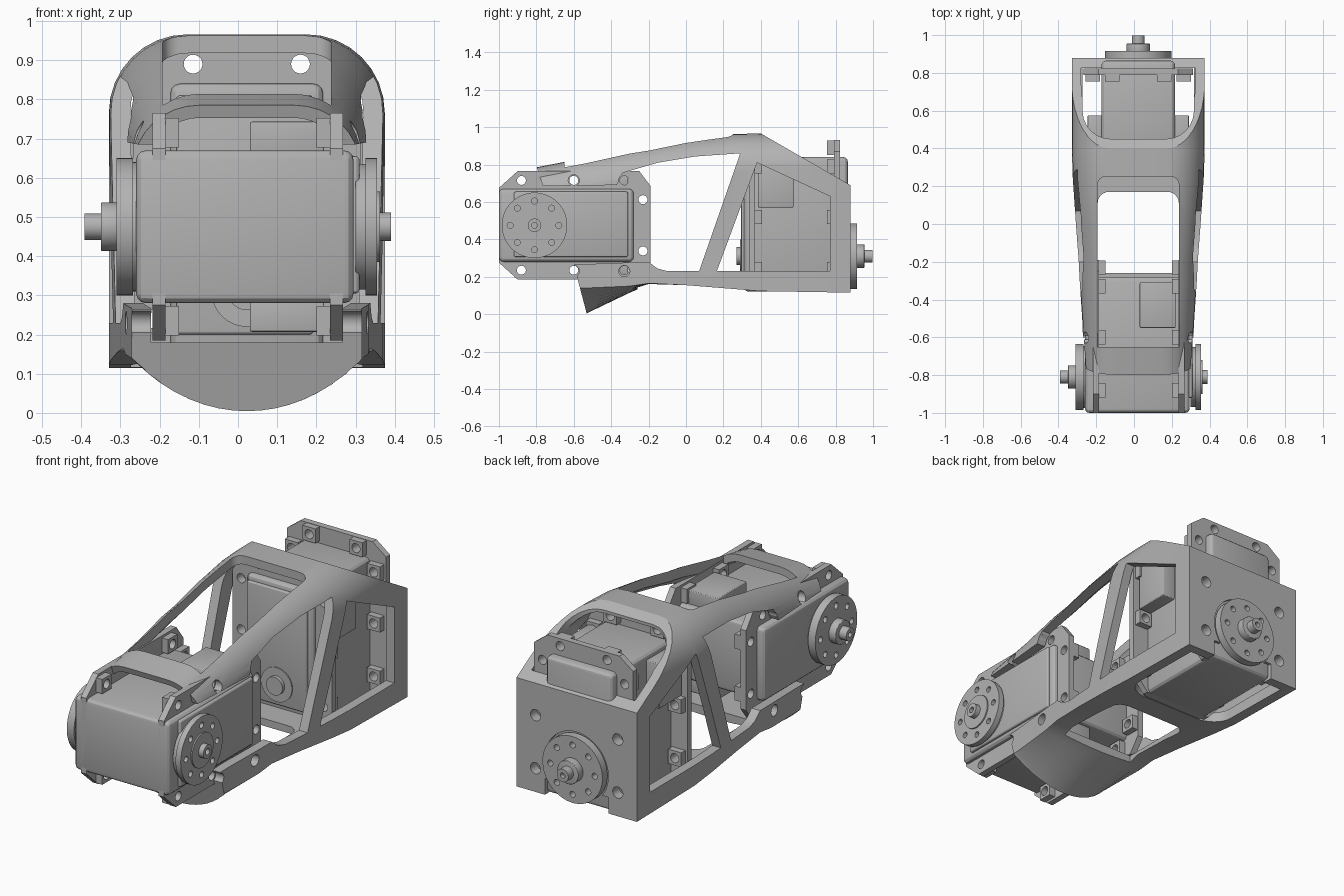
import bpy, bmesh, math
from mathutils import Matrix

cube = bpy.data.objects.get("Cube")
if cube:
    bpy.data.objects.remove(cube, do_unlink=True)

GREY = (0.45, 0.45, 0.45, 1)
mat = bpy.data.materials.new("plain grey")
mat.use_nodes = True
mat.diffuse_color = GREY
mat.node_tree.nodes["Principled BSDF"].inputs["Base Color"].default_value = GREY
CX = 0.0225  # middle of the frame across x


def finish(name, bm, matrix=None):
    bmesh.ops.recalc_face_normals(bm, faces=bm.faces)
    if matrix:
        bm.transform(matrix)
    me = bpy.data.meshes.new(name)
    bm.to_mesh(me)
    bm.free()
    ob = bpy.data.objects.new(name, me)
    bpy.context.collection.objects.link(ob)
    me.materials.append(mat)
    return ob


def loft(bm, rings):
    rows = [[bm.verts.new(p) for p in ring] for ring in rings]
    n = len(rows[0])
    for a, b in zip(rows, rows[1:]):
        for i in range(n):
            bm.faces.new((a[i], a[(i + 1) % n], b[(i + 1) % n], b[i]))
    bm.faces.new(rows[0])
    bm.faces.new(rows[-1])


def solid(name, *shapes, matrix=None):
    """Each shape is (outline, axis, low, high)."""
    place = {"x": lambda p, t: (t, *p), "y": lambda p, t: (p[0], t, p[1]), "z": lambda p, t: (*p, t)}
    bm = bmesh.new()
    for pts, axis, lo, hi in shapes:
        loft(bm, [[place[axis](p, t) for p in pts] for t in (lo, hi)])
    return finish(name, bm, matrix)


def rect(a, b, c, d):
    return [(a, c), (b, c), (b, d), (a, d)]


def circle(u, v, r, n=32):
    return [(u + r * math.cos(2 * math.pi * i / n), v + r * math.sin(2 * math.pi * i / n)) for i in range(n)]


def bake(ob):
    me = bpy.data.meshes.new_from_object(ob.evaluated_get(bpy.context.evaluated_depsgraph_get()))
    ob.modifiers.clear()
    ob.data = me


def cut(ob, *shapes, cutter=None):
    cutter = cutter or solid("cutter", *shapes)
    cutter.hide_render = True
    m = ob.modifiers.new("cut", "BOOLEAN")
    m.operation, m.solver, m.object = "DIFFERENCE", "EXACT", cutter
    bake(ob)
    bpy.data.objects.remove(cutter, do_unlink=True)


def bevel(ob, width):
    m = ob.modifiers.new("round", "BEVEL")
    m.width, m.segments = width, 3
    bake(ob)


def smooth(ob):
    bpy.ops.object.select_all(action="DESELECT")
    ob.select_set(True)
    bpy.context.view_layer.objects.active = ob
    bpy.ops.object.shade_smooth_by_angle(angle=math.radians(28))


# Frame shell: y, half width, top, corner radius, bottom at middle, bottom at sides
STATIONS = [(-0.9, 0.285, 0.765, 0.16, -0.18, 0.14), (-0.53, 0.295, 0.838, 0.18, 0.005, 0.14),
            (-0.3, 0.31, 0.885, 0.19, 0.115, 0.15), (-0.2, 0.315, 0.902, 0.2, 0.158, 0.165),
            (0, 0.33, 0.935, 0.2, 0.155, 0.155), (0.25, 0.347, 0.963, 0.2, 0.135, 0.135),
            (0.4, 0.352, 0.966, 0.2, 0.123, 0.123), (0.88, 0.352, 0.966, 0.2, 0.115, 0.115)]


def section(y, hw, top, r, mid, side):
    steps = [i / 8 for i in range(-8, 9)]
    ring = [(CX + hw * t, y, mid + (side - mid) * t * t) for t in steps]
    for start, cx in ((0, hw - r), (90, r - hw)):
        for i in range(9):
            a = math.radians(start + i * 11.25)
            ring.append((CX + cx + r * math.cos(a), y, top - r + r * math.sin(a)))
    return ring


def shell(name, stations):
    bm = bmesh.new()
    loft(bm, [section(*s) for s in stations])
    return finish(name, bm)


frame = shell("limb_frame", STATIONS)
inner = [(y, hw - 0.05, top - 0.045, r - 0.05, 0.18, 0.18) for y, hw, top, r, *_ in STATIONS]
inner[0] = (-1,) + inner[0][1:]
inner[-1] = (0.825,) + inner[-1][1:]
cut(frame, cutter=shell("cavity", inner))

# Side openings: open nose with front window, rear window, sloping back
nose = [(-1.1, 1.1), (-0.86, 1.1), (-0.8, 0.79), (-0.765, 0.685), (-0.37, 0.69), (-0.34, 0.755),
        (-0.15, 0.81), (0.05, 0.843), (0.29, 0.86), (0.07, 0.23), (-0.1, 0.23), (-0.155, 0.245),
        (-0.2, 0.28), (-0.6, 0.265), (-0.53, 0), (-0.53, -0.5), (-1.1, -0.5)]
rear_window = [(0.38, 0.81), (0.77, 0.63), (0.77, 0.23), (0.165, 0.23)]
slope = [(0.4, 0.966), (0.4, 1.2), (1, 1.2), (1, 0.62)]
for outline in (nose, rear_window, slope):
    cut(frame, (outline, "x", -1, 1))


def arch(y0, y1, hw, r):
    """Opening with rounded corners at the y0 end."""
    d = 1 if y1 > y0 else -1
    pts = [(s * hw, y1) for s in (-1, 1)]
    for start, s in ((0, 1), (90, -1)):
        for i in range(7):
            a = math.radians(start + 15 * i)
            pts.append((s * (hw - r) + r * math.cos(a), y0 + d * r * (1 - math.sin(a))))
    return [(CX + x, y) for x, y in pts]


# Top and bottom openings
cut(frame, (arch(0.25, -0.65, 0.215, 0.04), "z", 0.5, 1.2))
cut(frame, (arch(0.45, 0.826, 0.295, 0.15), "z", 0.5, 1.2))
cut(frame, (arch(0.17, -0.26, 0.215, 0.06), "z", -0.5, 0.3))
cut(frame, (arch(0.31, 0.826, 0.295, 0.12), "z", -0.5, 0.3))

# Rear wall cut-out for the output disc, and screw holes
cut(frame, (circle(CX, 0.31, 0.185, 48), "y", 0.8, 1))
cut(frame, (rect(CX - 0.185, CX + 0.185, -0.1, 0.2), "y", 0.8, 1))
cut(frame, *[(circle(CX + s * 0.24, z, 0.03, 20), "y", 0.8, 1) for s in (-1, 1) for z in (0.24, 0.52)])
cut(frame, *[(circle(y, z, 0.03, 20), "x", -1, 1) for y in (-0.6, -0.33) for z in (0.715, 0.23)])
smooth(frame)

# Servo mounting plate, in local axes: x along shaft, y along body, z across
HALF = [(-0.19, 0.2), (-0.09, 0.29), (0.56, 0.29), (0.62, 0.21)]
PLATE = HALF + [(y, -z) for y, z in reversed(HALF)]
HOLES = [(y, s * z) for s in (-1, 1) for y, z in ((-0.07, 0.24), (0.21, 0.24), (0.48, 0.24), (0.58, 0.137))]


def servo(prefix, matrix, front_disc):
    parts = []

    def add(name, *shapes, holes=(), round_by=0):
        ob = solid(prefix + name, *shapes)
        if holes:
            cut(ob, *holes)
        if round_by:
            bevel(ob, round_by)
        parts.append(ob)

    add("_case", (rect(-0.19, 0.53, -0.195, 0.195), "x", -0.26, 0.295), round_by=0.025)
    add("_case_lid", (rect(-0.11, 0.5, -0.17, 0.18), "x", 0.28, 0.31), round_by=0.01)
    for s, side in ((1, "upper"), (-1, "lower")):
        block = rect(0.26, 0.5, *sorted((s * 0.18, s * 0.268)))
        add("_raised_block_" + side, (block, "x", 0.03, 0.22), round_by=0.006)
    # Thin plates with lugs behind each screw hole
    for side, lo, hi, l0, l1 in (("near", -0.218, -0.185, -0.186, -0.15), ("far", 0.235, 0.268, 0.2, 0.236)):
        drill = [(circle(y, z, 0.024, 20), "x", -0.5, 0.5) for y, z in HOLES]
        add("_plate_" + side, (PLATE, "x", lo, hi), holes=drill)
        lugs = [(rect(y - 0.038, y + 0.038, z - 0.038, z + 0.038), "x", l0, l1) for y, z in HOLES]
        add("_lugs_" + side, *lugs, holes=drill)
    # Output discs with a ring of eight holes, hub and shaft
    ring = [(circle(0.13 * math.cos(i * math.pi / 4), 0.13 * math.sin(i * math.pi / 4), 0.016, 12),
             "x", -0.6, 0.6) for i in range(8)]
    add("_disc", (circle(0, 0, 0.175, 64), "x", -0.31, -0.268), holes=ring)
    add("_disc_collar", (circle(0, 0, 0.165, 64), "x", -0.27, -0.25))
    add("_hub", (circle(0, 0, 0.062), "x", -0.35, -0.3), round_by=0.004)
    add("_shaft", (circle(0, 0, 0.034), "x", -0.392, -0.34),
        holes=[(circle(0, 0, 0.014, 16), "x", -0.5, -0.37)])
    if front_disc:
        add("_idler_disc", (circle(0, 0, 0.175, 64), "x", 0.325, 0.355), holes=ring)
        add("_idler_collar", (circle(0, 0, 0.16, 64), "x", 0.3, 0.327))
        add("_idler_ring", (circle(0, 0, 0.09, 40), "x", 0.35, 0.362))
        add("_idler_shaft", (circle(0, 0, 0.036), "x", 0.35, 0.39),
            holes=[(circle(0, 0, 0.016, 16), "x", 0.37, 0.5)])
    else:
        add("_idler_boss", (circle(0, 0, 0.09, 40), "x", 0.29, 0.316))
        add("_idler_pin", (circle(0, 0, 0.048), "x", 0.3, 0.335))
    for ob in parts:
        ob.data.transform(matrix)
        smooth(ob)


servo("front_servo", Matrix.Translation((0, -0.81, 0.475)), True)
turn = Matrix(((0, 0, -1, CX), (-1, 0, 0, 0.605), (0, 1, 0, 0.31), (0, 0, 0, 1)))
servo("back_servo", turn, False)
